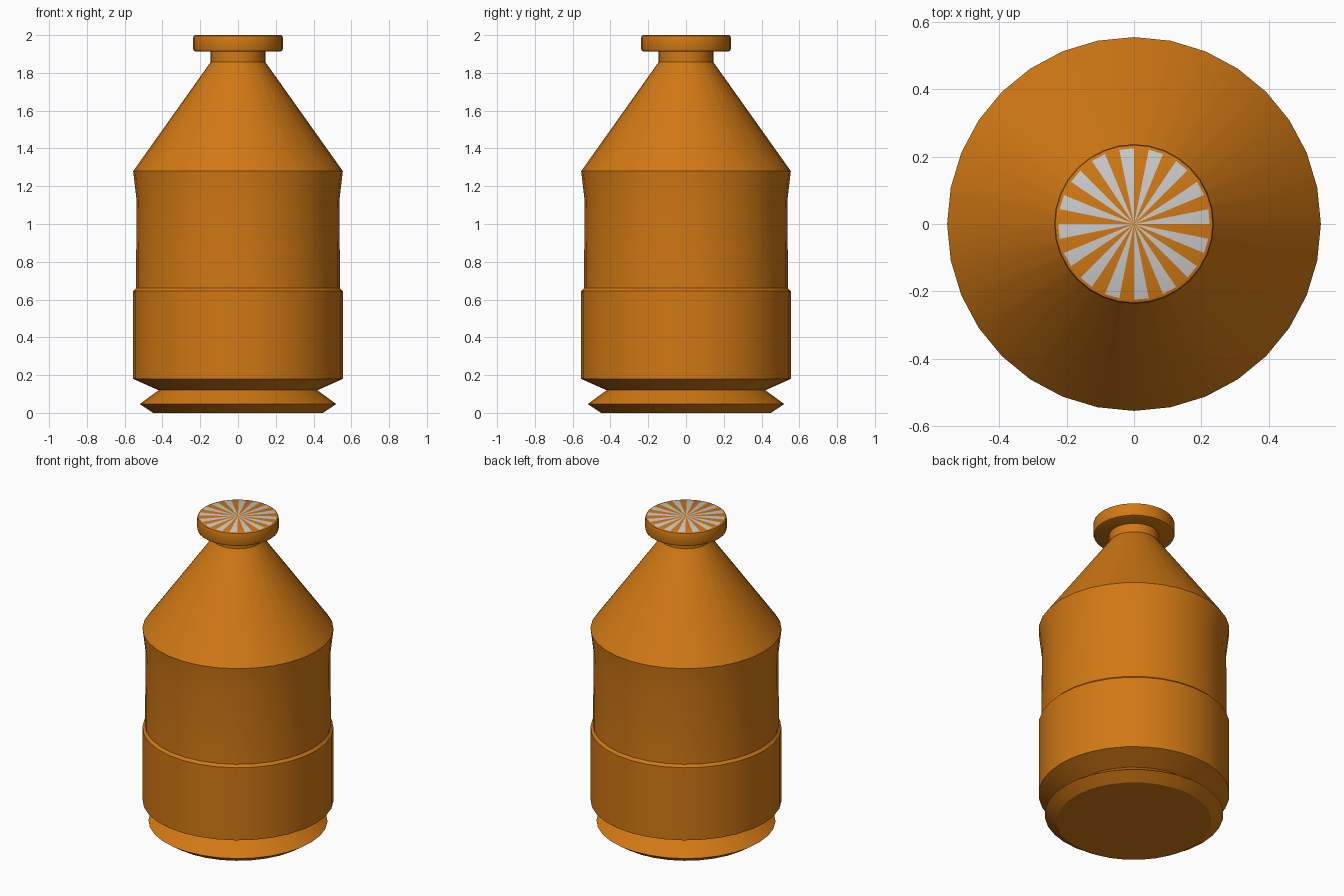
import bpy, bmesh, math

if "Cube" in bpy.data.objects:
    bpy.data.objects.remove(bpy.data.objects["Cube"])

SIDES = 32


def material(name, colour):
    m = bpy.data.materials.new(name)
    m.diffuse_color = (*colour, 1)
    m.use_nodes = True
    m.node_tree.nodes["Principled BSDF"].inputs["Base Color"].default_value = m.diffuse_color
    return m


amber = material("amber", (0.64, 0.19, 0.007))
pale = material("pale_grey", (0.8, 0.8, 0.8))


def lathe(name, profile, top_fan=False):
    """Spin (radius, z) points round z; close the ends, optionally with a striped fan."""
    bm = bmesh.new()
    rings = []
    for r, z in profile:
        rings.append([bm.verts.new((r * math.cos(a), r * math.sin(a), z))
                      for a in (2 * math.pi * i / SIDES for i in range(SIDES))])
    for low, high in zip(rings, rings[1:]):
        for i in range(SIDES):
            j = (i + 1) % SIDES
            bm.faces.new((low[i], low[j], high[j], high[i]))
    bm.faces.new(rings[0][::-1])
    if top_fan:
        centre = bm.verts.new((0, 0, profile[-1][1]))
        for i in range(SIDES):
            f = bm.faces.new((rings[-1][i], rings[-1][(i + 1) % SIDES], centre))
            f.material_index = 1 - i % 2
    else:
        bm.faces.new(rings[-1])
    for f in bm.faces:
        f.smooth = True
    mesh = bpy.data.meshes.new(name)
    bm.to_mesh(mesh)
    bm.free()
    mesh.set_sharp_from_angle(angle=math.radians(30))
    mesh.materials.append(amber)
    mesh.materials.append(pale)
    obj = bpy.data.objects.new(name, mesh)
    bpy.context.collection.objects.link(obj)
    return obj


# Bottle: foot, belt, waist, shoulder and neck
lathe("bottle_body", [
    (0.45, 0), (0.52, 0.047), (0.42, 0.12), (0.555, 0.18), (0.555, 0.645),
    (0.54, 0.66), (0.537, 1.127), (0.555, 1.28), (0.145, 1.857), (0.145, 1.92)])

# Cap with rounded rims and a striped top
cap = [(0.225, 1.913), (0.234, 1.917), (0.237, 1.926),
       (0.237, 1.987), (0.234, 1.996), (0.225, 2.0)]
lathe("striped_cap", cap, top_fan=True)
